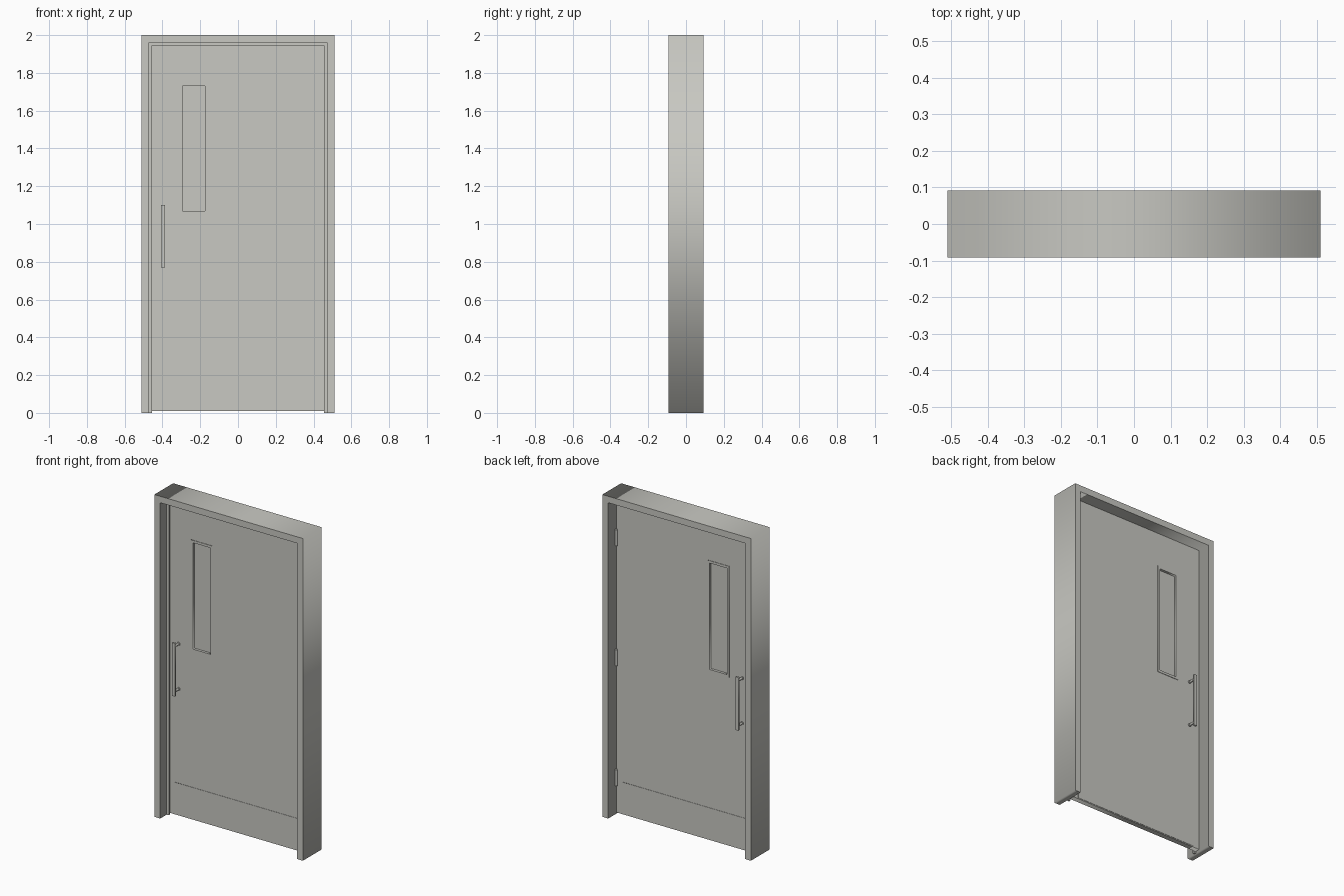
import bpy
import math

cube = bpy.data.objects.get("Cube")
if cube:
    bpy.data.objects.remove(cube, do_unlink=True)

paint = bpy.data.materials.new("warm_grey_paint")
paint.use_nodes = True
grey = (0.578, 0.578, 0.539, 1)
paint.diffuse_color = grey
for node in paint.node_tree.nodes:
    if node.type == 'BSDF_PRINCIPLED':
        node.inputs["Base Color"].default_value = grey


def rect(x0, x1, z0, z1):
    return [(x0, z0), (x1, z0), (x1, z1), (x0, z1)]


def arch(outer, outer_top, inner, inner_top):
    """Outline of two jambs joined by a header."""
    return [(-outer, 0), (-outer, outer_top), (outer, outer_top), (outer, 0),
            (inner, 0), (inner, inner_top), (-inner, inner_top), (-inner, 0)]


def slab(name, y0, y1, *outlines):
    """Extrude x-z outlines from y0 to y1; a second outline cuts a hole."""
    curve = bpy.data.curves.new(name, 'CURVE')
    curve.dimensions = '2D'
    curve.fill_mode = 'BOTH'
    curve.extrude = (y1 - y0) / 2
    for pts in outlines:
        spline = curve.splines.new('POLY')
        spline.points.add(len(pts) - 1)
        for point, (x, z) in zip(spline.points, pts):
            point.co = (x, z, 0, 1)
        spline.use_cyclic_u = True
    obj = bpy.data.objects.new(name, curve)
    obj.location.y = (y0 + y1) / 2
    obj.rotation_euler.x = math.pi / 2
    bpy.context.collection.objects.link(obj)
    bpy.ops.object.select_all(action='DESELECT')
    obj.select_set(True)
    bpy.context.view_layer.objects.active = obj
    bpy.ops.object.convert(target='MESH')
    obj = bpy.context.object
    obj.data.materials.clear()
    obj.data.materials.append(paint)
    return obj


def rod(name, x, y, z, radius, length, along_y=False):
    bpy.ops.mesh.primitive_cylinder_add(
        vertices=16, radius=radius, depth=length, location=(x, y, z),
        rotation=(math.pi / 2 if along_y else 0, 0, 0))
    obj = bpy.context.object
    obj.name = name
    obj.data.materials.append(paint)
    bpy.ops.object.shade_smooth_by_angle()


# Frame and door stop
HALF = 0.016
slab("door_frame", -0.092, 0.092, arch(0.51, 2.0, 0.47, 1.96))
slab("door_stop", -0.028, -HALF, arch(0.47, 1.96, 0.455, 1.945))

# Door leaf with its window
window = rect(-0.295, -0.175, 1.07, 1.73)
slab("door_leaf", -HALF, HALF, rect(-0.467, 0.467, 0.01, 1.957), window)
slab("window_pane", -0.003, 0.003, window)

# Fittings repeated on both faces
for side, label in ((-1, "front"), (1, "back")):
    def plate(name, near, far, *outlines):
        y0, y1 = sorted((side * near, side * far))
        slab(label + name, y0, y1, *outlines)

    plate("_window_trim", HALF, HALF + 0.003,
          rect(-0.31, -0.16, 1.055, 1.745), window)
    plate("_kick_plate", HALF, HALF + 0.002, rect(-0.425, 0.425, 0.015, 0.21))
    plate("_handle_bar", 0.056, 0.068, rect(-0.407, -0.386, 0.77, 1.10))
    for z in (0.795, 1.075):
        rod(label + "_handle_post", -0.3965, side * 0.037, z, 0.007, 0.044, True)
        rod(label + "_handle_rose", -0.3965, side * (HALF + 0.003), z, 0.0105, 0.006, True)

# Hinge knuckles
for z in (0.23, 0.975, 1.72):
    rod("hinge", 0.463, HALF + 0.006, z, 0.007, 0.1)
